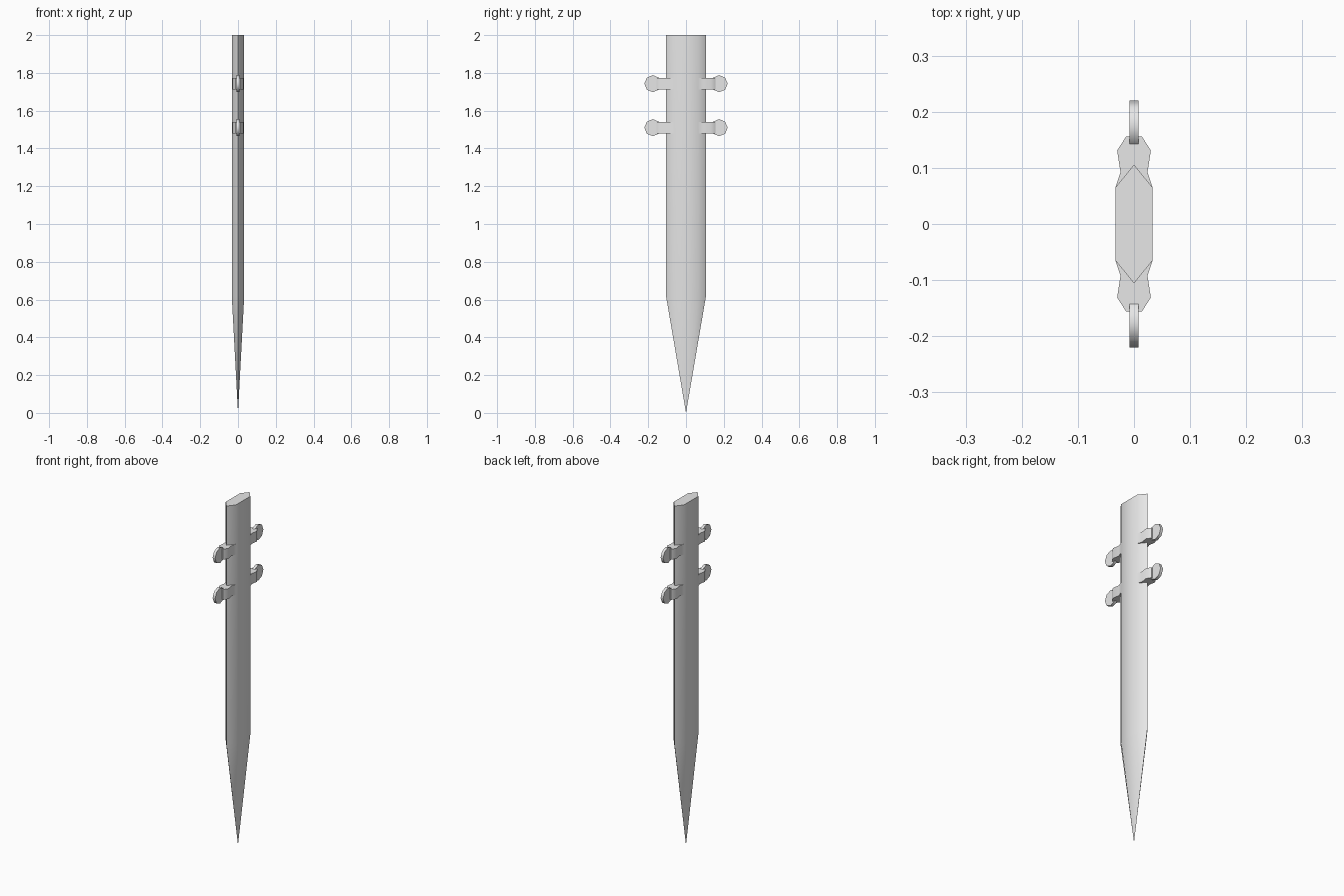
import bpy, bmesh, math
from mathutils import Matrix

cube = bpy.data.objects.get("Cube")
if cube:
    bpy.data.objects.remove(cube)

grey = bpy.data.materials.new("light grey")
grey.use_nodes = True
colour = (0.8, 0.8, 0.8, 1)
grey.diffuse_color = colour
grey.node_tree.nodes["Principled BSDF"].inputs["Base Color"].default_value = colour


def finish(name, bm):
    bmesh.ops.recalc_face_normals(bm, faces=bm.faces)
    mesh = bpy.data.meshes.new(name)
    bm.to_mesh(mesh)
    bm.free()
    obj = bpy.data.objects.new(name, mesh)
    bpy.context.collection.objects.link(obj)
    mesh.materials.append(grey)
    bpy.ops.object.select_all(action='DESELECT')
    obj.select_set(True)
    bpy.context.view_layer.objects.active = obj
    bpy.ops.object.shade_smooth_by_angle(angle=math.radians(46))
    return obj


def prism(bm, outline, z0, z1):
    """Extrude a flat outline upward from z0 to z1."""
    face = bm.faces.new([bm.verts.new((x, y, z0)) for x, y in outline])
    ext = bmesh.ops.extrude_face_region(bm, geom=[face])["geom"]
    verts = [v for v in ext if isinstance(v, bmesh.types.BMVert)]
    bmesh.ops.translate(bm, verts=verts, vec=(0, 0, z1 - z0))


# Hexagonal post with a long pointed foot
W, SIDE, DEPTH, SHOULDER, TOP = 0.033, 0.065, 0.106, 0.62, 2.0
hexagon = [(0, -DEPTH), (W, -SIDE), (W, SIDE), (0, DEPTH), (-W, SIDE), (-W, -SIDE)]
bm = bmesh.new()
prism(bm, hexagon, SHOULDER, TOP)
base = [f for f in bm.faces if all(v.co.z < SHOULDER + 0.01 for v in f.verts)]
bmesh.ops.poke(bm, faces=base)
tip = min(bm.verts, key=lambda v: v.co.xy.length + v.co.z)
tip.co = (0, 0, 0)
finish("post", bm)

# Waisted brackets, each carrying an upright eight-sided disc
half = [(W, SIDE), (0.024, 0.092), (0.030, 0.131), (0.014, 0.156)]
for level, z in (("upper", 1.743), ("lower", 1.510)):
    for end, sign in (("front", -1), ("back", 1)):
        outline = [(x, y * sign) for x, y in half]
        outline += [(-x, y) for x, y in reversed(outline)]
        bm = bmesh.new()
        prism(bm, outline, z - 0.030, z + 0.030)
        finish(f"{level}_{end}_bracket", bm)

        bm = bmesh.new()
        place = Matrix.Translation((0, sign * 0.1755, z)) @ Matrix.Rotation(math.pi / 2, 4, 'Y')
        bmesh.ops.create_cone(bm, cap_ends=True, segments=8, radius1=0.045,
                              radius2=0.045, depth=0.016, matrix=place)
        finish(f"{level}_{end}_disc", bm)
